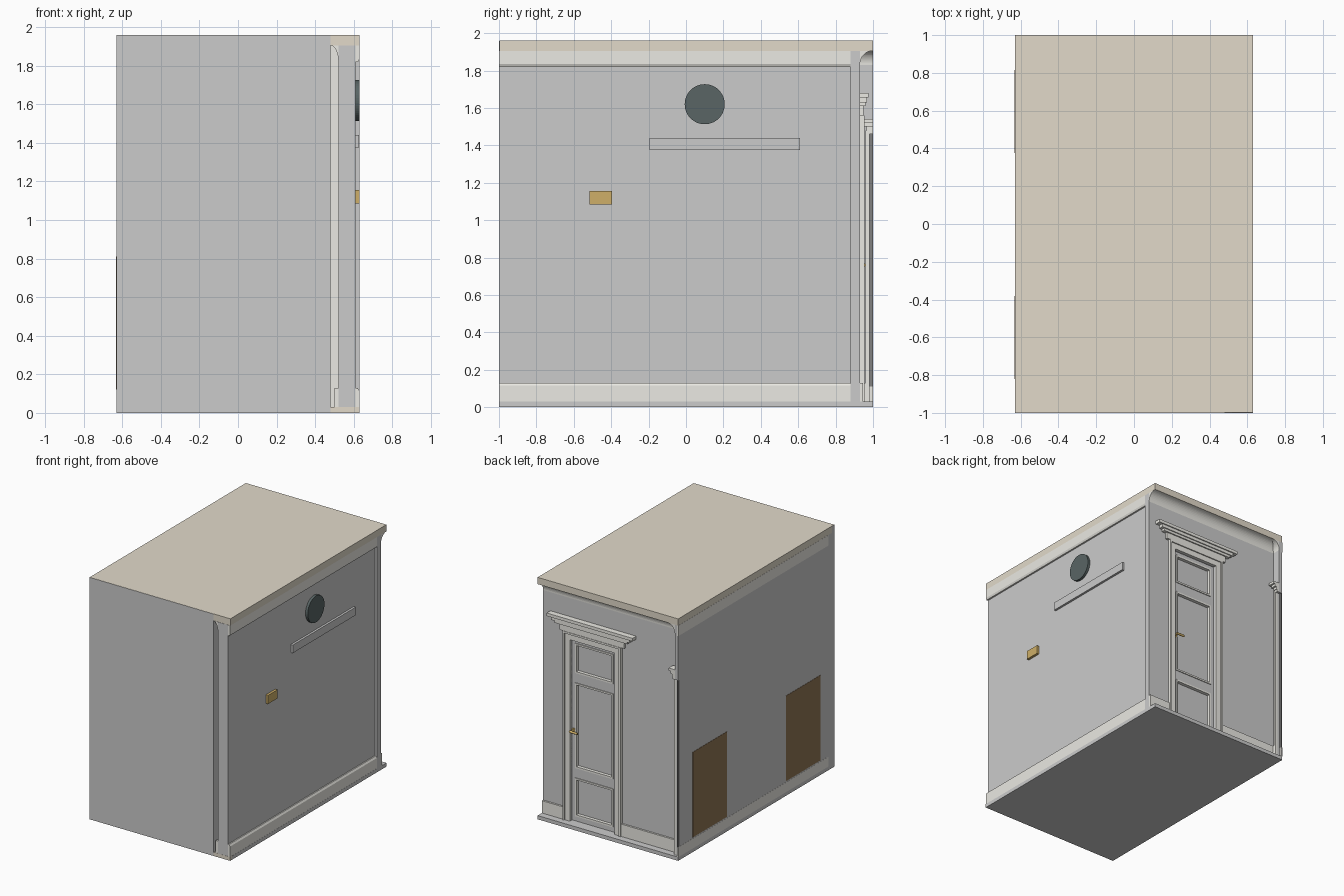
import bpy, bmesh
from math import cos, sin, pi
from mathutils import Matrix, Vector

if "Cube" in bpy.data.objects:
    bpy.data.objects.remove(bpy.data.objects["Cube"])


def material(name, rgb):
    m = bpy.data.materials.new(name)
    m.diffuse_color = (*rgb, 1)
    m.use_nodes = True
    m.node_tree.nodes["Principled BSDF"].inputs["Base Color"].default_value = m.diffuse_color
    return m


TRIM = material("trim_white", (0.83, 0.82, 0.77))
CEIL = material("ceiling_beige", (0.76, 0.70, 0.59))
BRASS = material("brass", (0.62, 0.43, 0.14))
BROWN = material("brown_wood", (0.28, 0.18, 0.09))
DARK = material("dark_glass", (0.10, 0.13, 0.13))
SHADE = material("dark_grey", (0.22, 0.22, 0.22))


def add(name, bm, mat=None):
    bmesh.ops.recalc_face_normals(bm, faces=bm.faces)
    me = bpy.data.meshes.new(name)
    bm.to_mesh(me)
    bm.free()
    ob = bpy.data.objects.new(name, me)
    bpy.context.collection.objects.link(ob)
    if mat:
        me.materials.append(mat)
    return ob


def box(name, x, y, z, mat=None):
    bm = bmesh.new()
    bmesh.ops.create_cube(bm, size=1)
    for v in bm.verts:
        for i, (a, b) in enumerate((x, y, z)):
            v.co[i] = a + (v.co[i] + 0.5) * (b - a)
    return add(name, bm, mat)


def cyl(name, center, axis, r, depth, mat, n=32):
    bm = bmesh.new()
    rot = Vector((0, 0, 1)).rotation_difference(Vector(axis)).to_matrix().to_4x4()
    bmesh.ops.create_cone(bm, cap_ends=True, segments=n, radius1=r, radius2=r,
                          depth=depth, matrix=Matrix.Translation(center) @ rot)
    return add(name, bm, mat)


def sweep(name, profile, start, end, mat=None):
    """Loft a 2D profile; start and end map (d, z) to 3D, allowing mitres."""
    bm = bmesh.new()
    a = [bm.verts.new(start(*p)) for p in profile]
    b = [bm.verts.new(end(*p)) for p in profile]
    n = len(a)
    for i in range(n):
        bm.faces.new((a[i], a[(i + 1) % n], b[(i + 1) % n], b[i]))
    bm.faces.new(a)
    bm.faces.new(b)
    return add(name, bm, mat)


def cove(p, h, top=1.905, n=10):
    pts = [(0, top), (p, top)]
    for i in range(n + 1):
        t = i / n * pi / 2
        pts.append((p - p * sin(t), top - h + h * cos(t)))
    return pts


X, Y, C = 0.63, 1.0, 1.905
WY, WX = 0.93, -0.60          # corridor wall planes (back and left)
DX, DH = 0.18, 1.50           # door centre and height
OW, CW = 0.20, 0.06           # half opening, casing width

# Floor, ceiling and outer shell
box("floor", (-X, X), (-Y, Y), (0, 0.03))
box("underside", (-X, X), (-Y, Y), (0, 0.002), SHADE)
box("floor_edge", (0.48, X), (-Y - 0.001, -0.97), (0.003, 0.031), CEIL)
box("ceiling", (-X, X), (-Y + 0.002, Y), (C, 1.96), CEIL)
box("front_wall", (-X, 0.48), (-Y, -0.97), (0.002, 1.959))
box("room_core", (-X, 0.48), (-0.97, 0.88), (0.03, C))

# Right wall with inner and outer trim
box("right_wall", (0.52, 0.61), (-Y, 0.88), (0.03, C))
box("gap_post", (0.48, 0.52), (0.82, 0.88), (0.03, C), TRIM)
sweep("inner_cove", cove(0.04, 0.08), lambda d, z: (0.52 - d, -Y, z),
      lambda d, z: (0.52 - d, 0.88, z), TRIM)
box("inner_baseboard", (0.50, 0.52), (-Y, 0.88), (0.03, 0.13), TRIM)
sweep("outer_crown", [(0, C), (0.02, C), (0.02, 1.835), (0.013, 1.82), (0, 1.82)],
      lambda d, z: (0.61 + d, -Y, z), lambda d, z: (0.61 + d, 0.88, z), TRIM)
sweep("outer_baseboard", [(0, 0.03), (0.019, 0.03), (0.019, 0.115), (0.01, 0.13), (0, 0.13)],
      lambda d, z: (0.61 + d, -Y, z), lambda d, z: (0.61 + d, 0.88, z), TRIM)

# Things hung on the right wall
cyl("round_disc", (0.62, 0.10, 1.62), (1, 0, 0), 0.107, 0.02, DARK, 48)
box("wall_shelf", (0.61, 0.628), (-0.195, 0.61), (1.375, 1.44))
box("brass_plate", (0.61, 0.63), (-0.515, -0.395), (1.085, 1.155), BRASS)

# Left side: flush bands and wooden panels
box("left_top_band", (-X - 0.001, -X + 0.01), (-0.92, Y), (1.82, C), TRIM)
box("left_bottom_band", (-X - 0.001, -X + 0.01), (-0.92, Y), (0.03, 0.11), TRIM)
for i, y in enumerate((0.595, -0.60)):
    box(f"wood_panel_{i}", (-X - 0.002, -X + 0.01), (y - 0.22, y + 0.22), (0.12, 0.81), BROWN)

# Back wall pieces around the door opening
box("back_wall_right", (DX + OW, X), (0.88, WY), (0.03, C))
box("back_wall_left", (-X, DX - OW), (0.88, WY), (0.03, C))
box("back_wall_top", (DX - OW, DX + OW), (0.88, WY), (DH, C))

# Short left wall of the corridor, cut through its doorway
box("side_wall_top", (-X, WX), (WY, Y), (1.46, C))
box("side_wall_jamb", (-X, WX), (WY, 0.98), (0.03, 1.46))
box("side_door", (-X, -0.62), (0.98, Y), (0.03, 1.46), SHADE)
box("side_casing", (WX, WX + 0.02), (0.96, 0.98), (0.03, 1.46), TRIM)
box("side_casing_top", (WX, WX + 0.02), (0.96, Y), (1.46, 1.48), TRIM)
for i, (y0, z0, d) in enumerate(((0.965, 1.48, 0.025), (0.955, 1.50, 0.04), (0.945, 1.52, 0.055))):
    box(f"side_cornice_{i}", (WX, WX + d), (y0, Y), (z0, z0 + 0.02), TRIM)

# Corridor coves, mitred in the corner
P = cove(0.065, 0.075)
sweep("back_cove", P, lambda d, z: (WX + d, WY + d, z), lambda d, z: (X, WY + d, z), TRIM)
sweep("side_cove", P, lambda d, z: (WX + d, WY + d, z), lambda d, z: (WX + d, Y, z), TRIM)

# Corridor baseboards
for n, a, b in (("a", WX, DX - OW - CW), ("b", DX + OW + CW, X)):
    box("back_baseboard_" + n, (a, b), (WY, WY + 0.015), (0.03, 0.13), TRIM)
box("side_baseboard", (WX, WX + 0.015), (WY, 0.96), (0.03, 0.13), TRIM)

# Door casing: flat board with raised outer edge
for s in (-1, 1):
    def span(a, b):
        return tuple(sorted((DX + s * a, DX + s * b)))
    box("casing_board", span(OW, OW + CW), (0.90, WY + 0.015), (0.03, DH + CW), TRIM)
    box("casing_edge", span(OW + CW - 0.015, OW + CW), (WY, WY + 0.024), (0.03, DH + CW), TRIM)
box("casing_head", (DX - OW, DX + OW), (0.90, WY + 0.015), (DH, DH + CW), TRIM)
box("casing_head_edge", (DX - OW - CW, DX + OW + CW), (WY, WY + 0.024), (DH + CW - 0.015, DH + CW), TRIM)

# Stepped cornice over the door
for i, (w, d, z0, z1) in enumerate(((0.29, 0.02, 1.56, 1.61), (0.325, 0.03, 1.61, 1.63),
                                    (0.35, 0.038, 1.63, 1.655), (0.385, 0.047, 1.655, 1.68))):
    box(f"door_cornice_{i}", (DX - w, DX + w), (WY, WY + d), (z0, z1), TRIM)

# Door leaf: recessed panels, stiles, rails and panel mouldings
box("door_back", (DX - OW, DX + OW), (0.88, 0.895), (0.03, DH))
IN = OW - 0.03
for s in (-1, 1):
    a, b = sorted((DX + s * IN, DX + s * OW))
    box("door_stile", (a, b), (0.895, 0.915), (0.03, DH))
panels = [(0.07, 0.38), (0.46, 1.15), (1.23, 1.47)]
rails = [(0.03, 0.07), (0.38, 0.46), (1.15, 1.23), (1.47, DH)]
for z in rails:
    box("door_rail", (DX - IN, DX + IN), (0.895, 0.915), z)
M = 0.014
for z0, z1 in panels:
    for z in ((z0, z0 + M), (z1 - M, z1)):
        box("panel_mould_h", (DX - IN, DX + IN), (0.895, 0.922), z, TRIM)
    for x in ((DX - IN, DX - IN + M), (DX + IN - M, DX + IN)):
        box("panel_mould_v", x, (0.895, 0.922), (z0, z1), TRIM)

# Brass handle
cyl("handle_rose", (DX + 0.185, 0.918, 0.76), (0, 1, 0), 0.018, 0.008, BRASS, 16)
cyl("handle_stem", (DX + 0.185, 0.935, 0.76), (0, 1, 0), 0.007, 0.04, BRASS, 12)
cyl("handle_lever", (DX + 0.16, 0.953, 0.76), (1, 0, 0), 0.009, 0.07, BRASS, 12)
